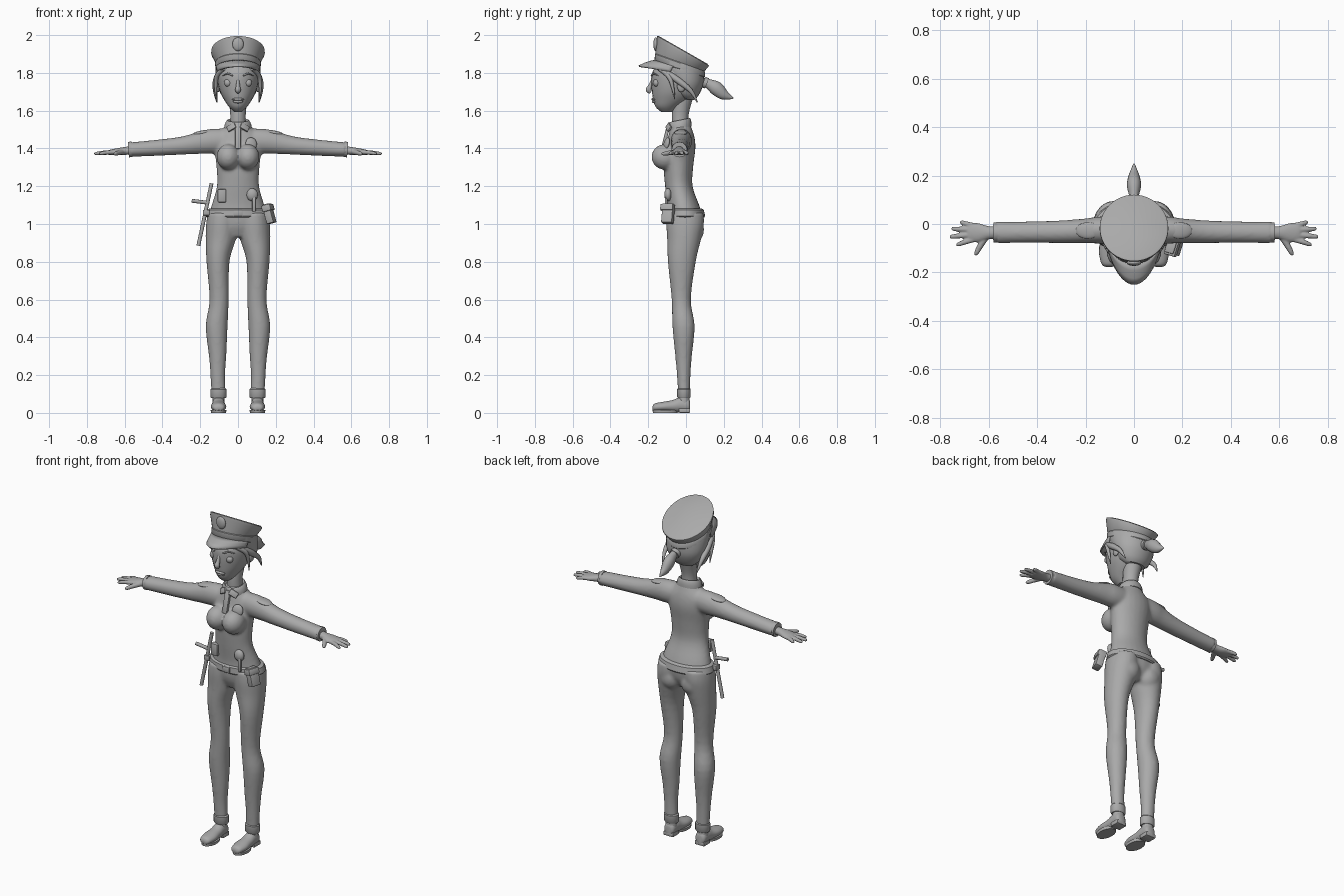
import bpy, bmesh, math
from mathutils import Vector, Euler

if "Cube" in bpy.data.objects:
    bpy.data.objects.remove(bpy.data.objects["Cube"], do_unlink=True)

grey = bpy.data.materials.new("plain grey")
grey.use_nodes = True
grey.diffuse_color = (0.4, 0.4, 0.4, 1)
grey.node_tree.nodes["Principled BSDF"].inputs["Base Color"].default_value = (0.4, 0.4, 0.4, 1)


def finish(ob, angle=40):
    if not ob.data.materials:
        ob.data.materials.append(grey)
    bpy.ops.object.select_all(action='DESELECT')
    ob.select_set(True)
    bpy.context.view_layer.objects.active = ob
    bpy.ops.object.shade_smooth_by_angle(angle=math.radians(angle))
    return ob


def from_bmesh(name, bm):
    bmesh.ops.recalc_face_normals(bm, faces=bm.faces)
    mesh = bpy.data.meshes.new(name)
    bm.to_mesh(mesh)
    bm.free()
    ob = bpy.data.objects.new(name, mesh)
    bpy.context.collection.objects.link(ob)
    return finish(ob)


def blend(rows, steps):
    """Catmull-Rom interpolation through the rows."""
    out = []
    for i in range(len(rows) - 1):
        p = [Vector(rows[min(max(i + k, 0), len(rows) - 1)]) for k in (-1, 0, 1, 2)]
        for j in range(steps):
            t = j / steps
            out.append(p[1] + 0.5 * t * (p[2] - p[0] + t * (2 * p[0] - 5 * p[1] + 4 * p[2] - p[3]
                       + t * (3 * (p[1] - p[2]) + p[3] - p[0]))))
    return out + [Vector(rows[-1])]


def loft(name, axis, rows, steps=4, slope=0, seg=24):
    """Ellipse sections: position on axis, two centres, two radii, optional slope."""
    bm = bmesh.new()
    rings = []
    for r in blend(rows, steps):
        lean = r[5] if len(r) > 5 else slope
        ring = []
        for k in range(seg):
            a = math.tau * k / seg
            u, v = r[3] * math.cos(a), r[4] * math.sin(a)
            t, p, q = r[0] + lean * v, r[1] + u, r[2] + v
            ring.append(bm.verts.new({'z': (p, q, t), 'x': (t, p, q), 'y': (p, t, q)}[axis]))
        rings.append(ring)
    for a, b in zip(rings, rings[1:]):
        for k in range(seg):
            bm.faces.new((a[k], a[(k + 1) % seg], b[(k + 1) % seg], b[k]))
    bm.faces.new(rings[0])
    bm.faces.new(rings[-1])
    return from_bmesh(name, bm)


def ball(name, loc, size, rot=(0, 0, 0)):
    bm = bmesh.new()
    bmesh.ops.create_uvsphere(bm, u_segments=24, v_segments=14, radius=1)
    turn = Euler(rot).to_matrix()
    for v in bm.verts:
        v.co = turn @ (v.co * Vector(size)) + Vector(loc)
    return from_bmesh(name, bm)


def box(name, loc, size, rot=(0, 0, 0), bevel=0.005):
    bm = bmesh.new()
    bmesh.ops.create_cube(bm, size=1)
    for v in bm.verts:
        v.co = v.co * Vector(size)
    bmesh.ops.bevel(bm, geom=bm.edges[:], offset=bevel, segments=2, affect='EDGES', profile=0.5)
    turn = Euler(rot).to_matrix()
    for v in bm.verts:
        v.co = turn @ v.co + Vector(loc)
    return from_bmesh(name, bm)


def tube(name, points):
    """Round sweep through points of x, y, z, radius."""
    curve = bpy.data.curves.new(name, 'CURVE')
    curve.dimensions = '3D'
    curve.bevel_depth = 1
    curve.bevel_resolution = 4
    curve.use_fill_caps = True
    path = blend(points, 5)
    spline = curve.splines.new('POLY')
    spline.points.add(len(path) - 1)
    for sp, p in zip(spline.points, path):
        sp.co = (p[0], p[1], p[2], 1)
        sp.radius = max(p[3], 0.001)
    ob = bpy.data.objects.new(name, curve)
    bpy.context.collection.objects.link(ob)
    bpy.ops.object.select_all(action='DESELECT')
    ob.select_set(True)
    bpy.context.view_layer.objects.active = ob
    bpy.ops.object.convert(target='MESH')
    return finish(bpy.context.object)


def fuse(name, parts, voxel=0.009, smooth=5):
    """Merge overlapping parts into one soft skin."""
    bpy.ops.object.select_all(action='DESELECT')
    for p in parts:
        p.select_set(True)
    bpy.context.view_layer.objects.active = parts[0]
    bpy.ops.object.join()
    ob = bpy.context.object
    ob.name = name
    m = ob.modifiers.new("skin", 'REMESH')
    m.mode, m.voxel_size, m.use_smooth_shade = 'VOXEL', voxel, True
    m = ob.modifiers.new("soften", 'SMOOTH')
    m.factor, m.iterations = 0.5, smooth


# Jacket: torso, bust and sleeves
jacket = [loft("torso", 'z', [(1.03, 0, -.005, .16, .098), (1.1, 0, -.015, .14, .085),
          (1.2, 0, -.038, .112, .073), (1.3, 0, -.04, .114, .078), (1.4, 0, -.03, .125, .08),
          (1.46, 0, -.025, .12, .07), (1.505, 0, -.027, .08, .058), (1.54, 0, -.03, .05, .048)])]
pants = [loft("pelvis", 'z', [(.93, 0, -.01, .09, .06), (.99, 0, -.006, .155, .09), (1.06, 0, -.005, .16, .098)])]
for s in (1, -1):
    jacket.append(ball("bust", (s * .052, -.112, 1.355), (.062, .071, .068)))
    jacket.append(loft("sleeve", 'x', [(s * x, *r) for x, *r in [
        (.05, -.025, 1.44, .055, .065), (.14, -.025, 1.438, .056, .066), (.2, -.028, 1.431, .051, .06),
        (.3, -.032, 1.415, .047, .048), (.45, -.034, 1.402, .044, .042), (.575, -.035, 1.394, .045, .038)]]))
    # Trousers: leg and seat
    pants.append(loft("leg", 'z', [(z, s * x, *r) for z, x, *r in [
        (.08, .103, -.01, .038, .031), (.2, .107, -.012, .039, .036), (.3, .108, -.013, .046, .044),
        (.46, .113, -.013, .058, .059), (.6, .1, -.025, .051, .051), (.8, .106, -.022, .061, .074),
        (.92, .091, -.01, .08, .09), (1.0, .085, -.005, .084, .1), (1.06, .08, -.005, .08, .098)]]))
    pants.append(ball("seat", (s * .07, .03, .97), (.07, .066, .075)))
fuse("jacket", jacket)
fuse("trousers", pants)

# Belt, hem, collar, tie, badge
loft("belt", 'z', [(1.035, 0, -.005, .163, .101), (1.042, 0, -.005, .171, .107),
     (1.075, 0, -.008, .163, .102), (1.082, 0, -.008, .15, .09)], 1, seg=40)
box("buckle", (0, -.112, 1.058), (.05, .012, .036))
loft("collar", 'z', [(1.505, 0, -.032, .074, .062), (1.53, 0, -.034, .069, .062),
     (1.55, 0, -.034, .056, .054), (1.535, 0, -.034, .045, .044)], 3, slope=.2)
box("tie", (0, -.108, 1.46), (.032, .018, .13), (-.25, 0, 0))
ball("chest_badge", (.07, -.103, 1.425), (.031, .013, .034), (-.25, 0, .3))

for s in (1, -1):
    side = "left_" if s > 0 else "right_"
    box(side + "collar_wing", (s * .035, -.092, 1.512), (.05, .012, .034), (-.4, s * .5, s * .3))
    ball(side + "epaulette", (s * .19, -.027, 1.483), (.052, .034, .012), (0, s * .17, 0))
    tube(side + "cuff", [(s * .562, -.035, 1.395, .041), (s * .58, -.035, 1.394, .041)])
    # Hand
    hand = [loft("palm", 'x', [(s * x, *r) for x, *r in [
        (.56, -.035, 1.39, .026, .023), (.6, -.036, 1.387, .027, .021), (.645, -.036, 1.382, .04, .018),
        (.68, -.034, 1.379, .038, .014), (.69, -.034, 1.378, .03, .01)]])]
    for y0, x1, y1 in ((-.064, .735, -.084), (-.044, .762, -.052), (-.024, .755, -.02), (-.007, .72, .006)):
        hand.append(tube("finger", [(s * .66, y0, 1.38, .011), (s * (x1 + .66) / 2, (y0 + y1) / 2, 1.378, .011),
                                    (s * (x1 - .01), y1, 1.373, .009), (s * x1, y1, 1.372, .004)]))
    hand.append(tube("thumb", [(s * .605, -.045, 1.383, .014), (s * .632, -.085, 1.377, .013),
                               (s * .65, -.118, 1.372, .01), (s * .657, -.13, 1.371, .004)]))
    fuse(side + "hand", hand, .0045, 2)
    # Shoe with trouser cuff, sole and heel
    x = s * .103
    loft(side + "trouser_cuff", 'z', [(.078, x, -.011, .038, .031), (.085, x, -.011, .043, .036),
         (.125, x, -.011, .043, .036), (.132, x, -.011, .036, .03)], 1)
    loft(side + "shoe", 'y', [(-.177, x, .024, .014, .01), (-.165, x, .029, .031, .021),
         (-.12, x, .033, .041, .026), (-.07, x, .036, .036, .032), (-.03, x, .043, .034, .041),
         (.01, x, .04, .032, .038), (.022, x, .035, .02, .025)])
    loft(side + "ankle", 'z', [(.04, x, -.01, .033, .031), (.1, x, -.01, .031, .028)])
    loft(side + "sole", 'z', [(0, x, -.11, .04, .065), (.016, x, -.11, .042, .067)], 1)
    box(side + "heel", (x, -.008, .012), (.064, .06, .024))
    # Face
    ball(side + "eye", (s * .053, -.156, 1.747), (.021, .018, .021))
    tube(side + "brow", [(s * .028, -.183, 1.785, .004), (s * .055, -.171, 1.796, .005), (s * .082, -.147, 1.785, .002)])
    ball(side + "ear", (s * .106, -.025, 1.73), (.012, .022, .032))
    tube(side + "hair_lock", [(s * .1, -.1, 1.8, .016), (s * .117, -.035, 1.755, .017),
                              (s * .12, .025, 1.705, .012), (s * .112, .06, 1.645, .003)])
    tube(side + "fringe_lock", [(s * .075, -.14, 1.825, .014), (s * .112, -.09, 1.78, .013),
                                (s * .118, -.07, 1.72, .008), (s * .115, -.06, 1.66, .002)])

# Head, neck and features
loft("neck", 'z', [(1.5, 0, -.03, .043, .043), (1.58, 0, -.03, .041, .044), (1.66, 0, -.015, .05, .05)])
loft("head", 'z', [(1.592, 0, -.1, .018, .03), (1.62, 0, -.1, .048, .061), (1.66, 0, -.076, .075, .098),
     (1.7, 0, -.06, .095, .12), (1.75, 0, -.05, .108, .134), (1.8, 0, -.045, .112, .135), (1.85, 0, -.04, .1, .11)])
tube("nose", [(0, -.176, 1.765, .007), (0, -.19, 1.73, .011), (0, -.198, 1.71, .015), (0, -.186, 1.698, .01)])
ball("upper_lip", (0, -.17, 1.66), (.032, .014, .008))
ball("lower_lip", (0, -.166, 1.648), (.026, .014, .009))

# Hair and ponytail
loft("hair", 'z', [(1.66, 0, .01, .06, .035), (1.69, 0, -.002, .092, .07), (1.75, 0, -.005, .116, .097),
     (1.82, 0, -.025, .12, .12), (1.85, 0, -.03, .11, .12)], slope=-.1)
tube("hair_tie", [(0, .092, 1.752, .029), (0, .112, 1.744, .029)])
tail = tube("ponytail", [(0, .09, 1.752, .022), (0, .12, 1.742, .026), (0, .16, 1.718, .037),
                         (0, .2, 1.685, .028), (0, .25, 1.665, .003)])
for v in tail.data.vertices:
    v.co.x *= .8

# Cap: band, flared crown, flat tilted top
loft("cap", 'z', [(1.818, 0, -.033, .116, .13, -.32), (1.822, 0, -.033, .12, .133, -.32),
     (1.852, 0, -.032, .121, .133, -.36), (1.856, 0, -.032, .118, .13, -.36),
     (1.905, 0, -.018, .142, .137, -.53), (1.917, 0, -.016, .141, .137, -.57),
     (1.922, 0, -.016, .132, .128, -.57)], 1, seg=48)
ball("cap_badge", (0, -.16, 1.952), (.03, .013, .036))

# Visor swept forward from the band
bm = bmesh.new()
rows = []
for k in range(25):
    a = math.radians(195 + 150 * k / 24)
    out = max(0, -math.sin(a)) ** 1.3
    row = []
    for t in (0, .35, .7, 1):
        y = -.033 + .128 * math.sin(a) - .088 * t * out
        row.append(bm.verts.new((.116 * math.cos(a) * (1 - .1 * t * out), y,
                                 1.824 - .041 * math.sin(a) - .03 * t ** 1.5)))
    rows.append(row)
for p, q in zip(rows, rows[1:]):
    for j in range(3):
        bm.faces.new((p[j], p[j + 1], q[j + 1], q[j]))
visor = from_bmesh("visor", bm)
thick = visor.modifiers.new("thickness", 'SOLIDIFY')
thick.thickness, thick.offset = .009, 0

# Belt gear: baton, radio pouch and pockets
tube("baton", [(-.14, -.045, 1.215, .01), (-.175, -.045, 1.05, .01), (-.21, -.045, .885, .01)])
tube("baton_handle", [(-.165, -.045, 1.113, .01), (-.245, -.045, 1.123, .01)])
box("baton_loop", (-.168, -.04, 1.06), (.035, .04, .03))
box("radio_pouch", (.165, -.095, 1.055), (.04, .06, .105), (0, -.27, -.3))
box("pouch_flap", (.158, -.097, 1.085), (.05, .07, .035), (0, -.27, -.3))
ball("handcuff_case", (.075, -.095, 1.155), (.03, .02, .034))
box("case_strap", (.085, -.105, 1.105), (.02, .014, .08))
box("belt_case", (-.085, -.092, 1.15), (.045, .03, .07))
